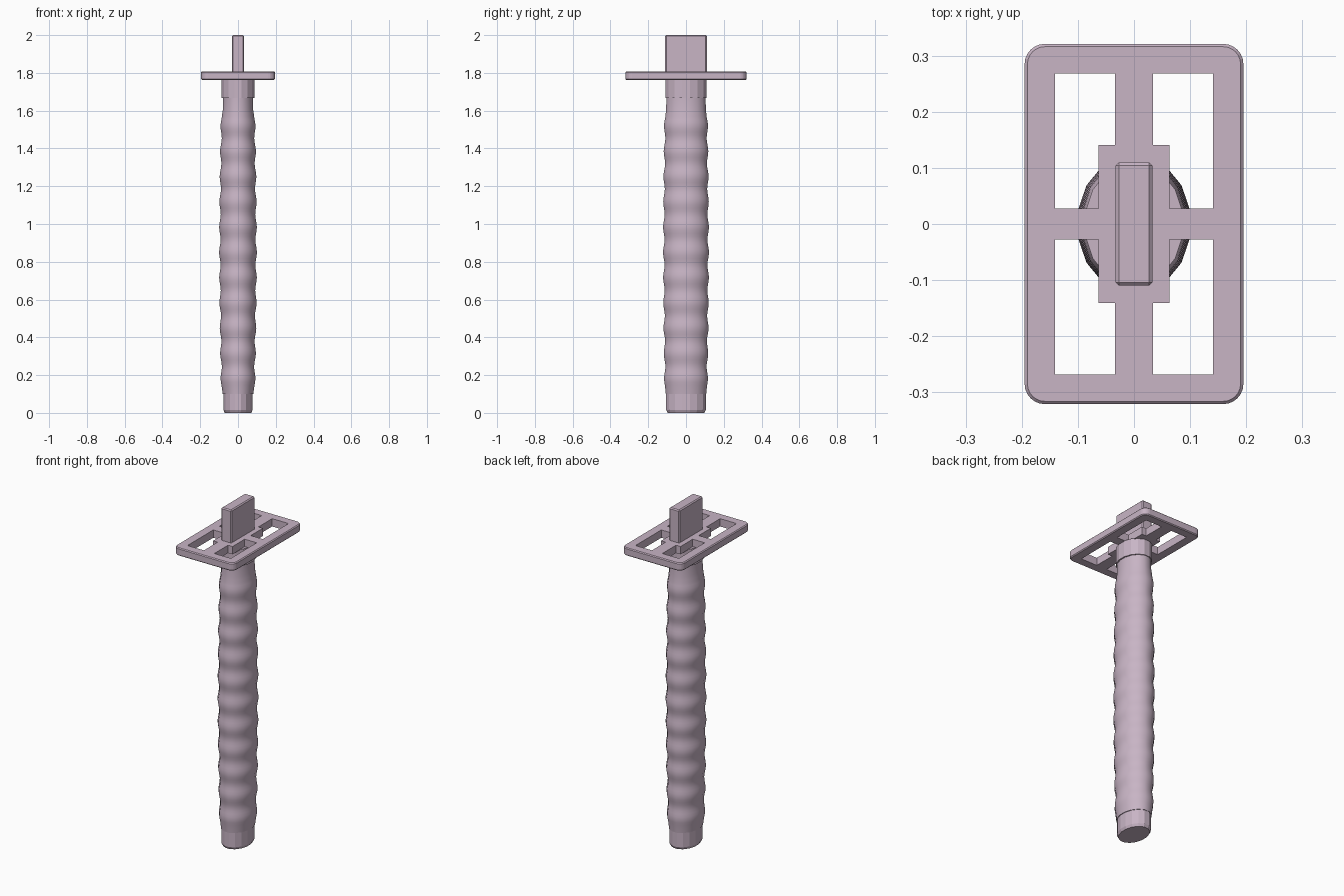
import bpy, bmesh, math

if "Cube" in bpy.data.objects:
    bpy.data.objects.remove(bpy.data.objects["Cube"])

SIDES = 16
mauve = bpy.data.materials.new("pale mauve")
mauve.diffuse_color = (0.58, 0.46, 0.56, 1)
mauve.use_nodes = True
mauve.node_tree.nodes["Principled BSDF"].inputs["Base Color"].default_value = mauve.diffuse_color


def finish(name, bm, hidden=False):
    bmesh.ops.recalc_face_normals(bm, faces=bm.faces)
    mesh = bpy.data.meshes.new(name)
    bm.to_mesh(mesh)
    bm.free()
    obj = bpy.data.objects.new(name, mesh)
    bpy.context.collection.objects.link(obj)
    mesh.materials.append(mauve)
    obj.hide_render = hidden
    obj.hide_viewport = hidden
    return obj


def oval_column(name, rows):
    """Closed column of oval rings; rows are (z, half width x, half width y)."""
    bm = bmesh.new()
    fit = 1 / math.cos(math.pi / SIDES)
    rings = []
    for z, rx, ry in rows:
        angles = [(i + 0.5) * 2 * math.pi / SIDES for i in range(SIDES)]
        rings.append([bm.verts.new((rx * fit * math.cos(a), ry * fit * math.sin(a), z))
                      for a in angles])
    for low, high in zip(rings, rings[1:]):
        for i in range(SIDES):
            j = (i + 1) % SIDES
            bm.faces.new((low[i], low[j], high[j], high[i]))
    bm.faces.new(rings[0][::-1])
    bm.faces.new(rings[-1])
    return finish(name, bm)


def prism(bm, outline, z0, z1):
    low = [bm.verts.new((x, y, z0)) for x, y in outline]
    high = [bm.verts.new((x, y, z1)) for x, y in outline]
    bm.faces.new(low[::-1])
    bm.faces.new(high)
    for i in range(len(outline)):
        j = (i + 1) % len(outline)
        bm.faces.new((low[i], low[j], high[j], high[i]))


def bevel(obj, width, segments=1):
    mod = obj.modifiers.new("edge_bevel", 'BEVEL')
    mod.width = width
    mod.segments = segments
    mod.limit_method = 'ANGLE'
    mod.angle_limit = math.radians(50)


# Pommel cap with chamfered base
oval_column("pommel_cap", [(0, 0.070, 0.097), (0.015, 0.077, 0.105), (0.102, 0.077, 0.105)])

# Rippled grip, slightly fuller in the middle
PITCH, FIRST = 0.134, 0.18
rows = [(0.1, 0.081, 0.107)]
steps = 8
for k in range(-2, 11 * steps - 3):
    z = FIRST + k * PITCH / steps
    swell = math.sin(math.pi * (z - 0.1) / 1.52)
    ripple = 0.004 * math.cos(2 * math.pi * (z - FIRST) / PITCH)
    rows.append((z, 0.0865 + 0.0095 * swell + ripple, 0.111 + 0.0065 * swell + ripple))
rows += [(1.605, 0.080, 0.105), (1.67, 0.079, 0.104)]
grip = oval_column("grip", rows)
for poly in grip.data.polygons:
    poly.use_smooth = len(poly.vertices) == 4

# Collar under the guard
oval_column("collar", [(1.667, 0.087, 0.108), (1.765, 0.087, 0.108)])

# Guard plate with rounded corners
outline = []
R = 0.036
for quarter, (sx, sy) in enumerate([(1, 1), (-1, 1), (-1, -1), (1, -1)]):
    for i in range(7):
        a = (quarter + i / 6) * math.pi / 2
        outline.append((sx * (0.195 - R) + R * math.cos(a), sy * (0.321 - R) + R * math.sin(a)))
bm = bmesh.new()
prism(bm, outline, 1.762, 1.808)
guard = finish("guard", bm)
bevel(guard, 0.005)

# Four stepped window openings
bm = bmesh.new()
window = [(0.063, 0.028), (0.141, 0.028), (0.141, 0.268),
          (0.034, 0.268), (0.034, 0.141), (0.063, 0.141)]
for sx in (1, -1):
    for sy in (1, -1):
        prism(bm, [(sx * x, sy * y) for x, y in window], 1.72, 1.85)
cutter = finish("window_cutter", bm, hidden=True)
cut = guard.modifiers.new("windows", 'BOOLEAN')
cut.operation = 'DIFFERENCE'
cut.solver = 'EXACT'
cut.object = cutter

# Upright tang block above the guard
bm = bmesh.new()
prism(bm, [(-0.033, -0.11), (0.033, -0.11), (0.033, 0.11), (-0.033, 0.11)], 1.775, 2.0)
bevel(finish("blade_stub", bm), 0.006)
